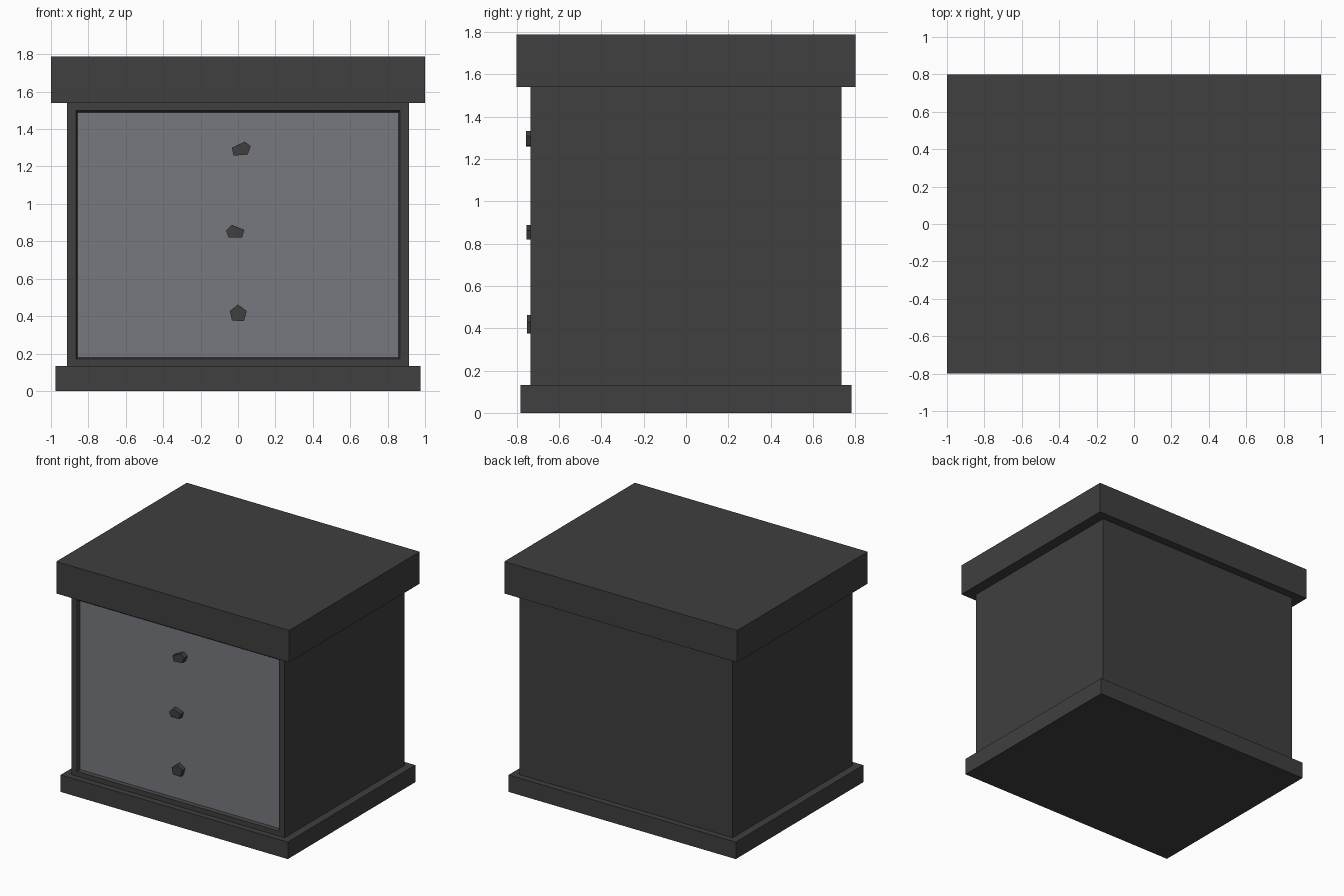
import bpy, bmesh
from mathutils import Vector

if "Cube" in bpy.data.objects:
    bpy.data.objects.remove(bpy.data.objects["Cube"])


def material(name, color):
    m = bpy.data.materials.new(name)
    m.diffuse_color = (*color, 1)
    m.use_nodes = True
    m.node_tree.nodes["Principled BSDF"].inputs["Base Color"].default_value = m.diffuse_color
    return m


dark = material("dark_wood", (0.05, 0.05, 0.05))
slate = material("slate_paint", (0.18, 0.19, 0.215))


def finish(bm, name, mat):
    bmesh.ops.recalc_face_normals(bm, faces=bm.faces)
    mesh = bpy.data.meshes.new(name)
    bm.to_mesh(mesh)
    bm.free()
    mesh.materials.append(mat)
    obj = bpy.data.objects.new(name, mesh)
    bpy.context.collection.objects.link(obj)


def box_bm(lo, hi):
    lo, hi = Vector(lo), Vector(hi)
    bm = bmesh.new()
    bmesh.ops.create_cube(bm, size=1)
    bmesh.ops.scale(bm, vec=hi - lo, verts=bm.verts)
    bmesh.ops.translate(bm, vec=(lo + hi) / 2, verts=bm.verts)
    return bm


# Plinth and overhanging top
finish(box_bm((-0.975, -0.782, 0), (0.975, 0.782, 0.132)), "plinth", dark)
finish(box_bm((-1, -0.8, 1.54), (1, 0.8, 1.788)), "top_slab", dark)

# Cabinet body with a shallow bevelled recess in the front
bm = box_bm((-0.915, -0.735, 0.132), (0.915, 0.735, 1.54))
bm.normal_update()
front = min(bm.faces, key=lambda f: f.calc_center_median().y)
for half_w, z0, z1, y in ((0.867, 0.17, 1.50, -0.735), (0.855, 0.18, 1.488, -0.71)):
    bmesh.ops.inset_region(bm, faces=[front], thickness=0.01)
    mid = front.calc_center_median().z
    for v in front.verts:
        v.co = (half_w if v.co.x > 0 else -half_w, y, z1 if v.co.z > mid else z0)
finish(bm, "cabinet_body", dark)

# Three equal drawer fronts, each with a five-sided knob
height = (1.488 - 0.18) / 3
knobs = [
    ("bottom", [(-0.043, 0.428), (0, 0.462), (0.047, 0.428), (0.032, 0.374), (-0.032, 0.376)], -0.752),
    ("middle", [(-0.064, 0.856), (-0.032, 0.888), (0.034, 0.861), (0.022, 0.82), (-0.05, 0.82)], -0.753),
    ("upper", [(-0.033, 1.30), (0.036, 1.333), (0.068, 1.308), (0.052, 1.264), (-0.023, 1.258)], -0.757),
]
for i, (level, outline, y_front) in enumerate(knobs):
    z = 0.18 + i * height
    finish(box_bm((-0.857, -0.715, z), (0.857, -0.705, z + height)), level + "_drawer_front", slate)
    bm = bmesh.new()
    face = bm.faces.new([bm.verts.new((x, -0.71, zz)) for x, zz in outline])
    ext = bmesh.ops.extrude_face_region(bm, geom=[face])["geom"]
    for v in ext:
        if isinstance(v, bmesh.types.BMVert):
            v.co.y = y_front
    finish(bm, level + "_knob", dark)
